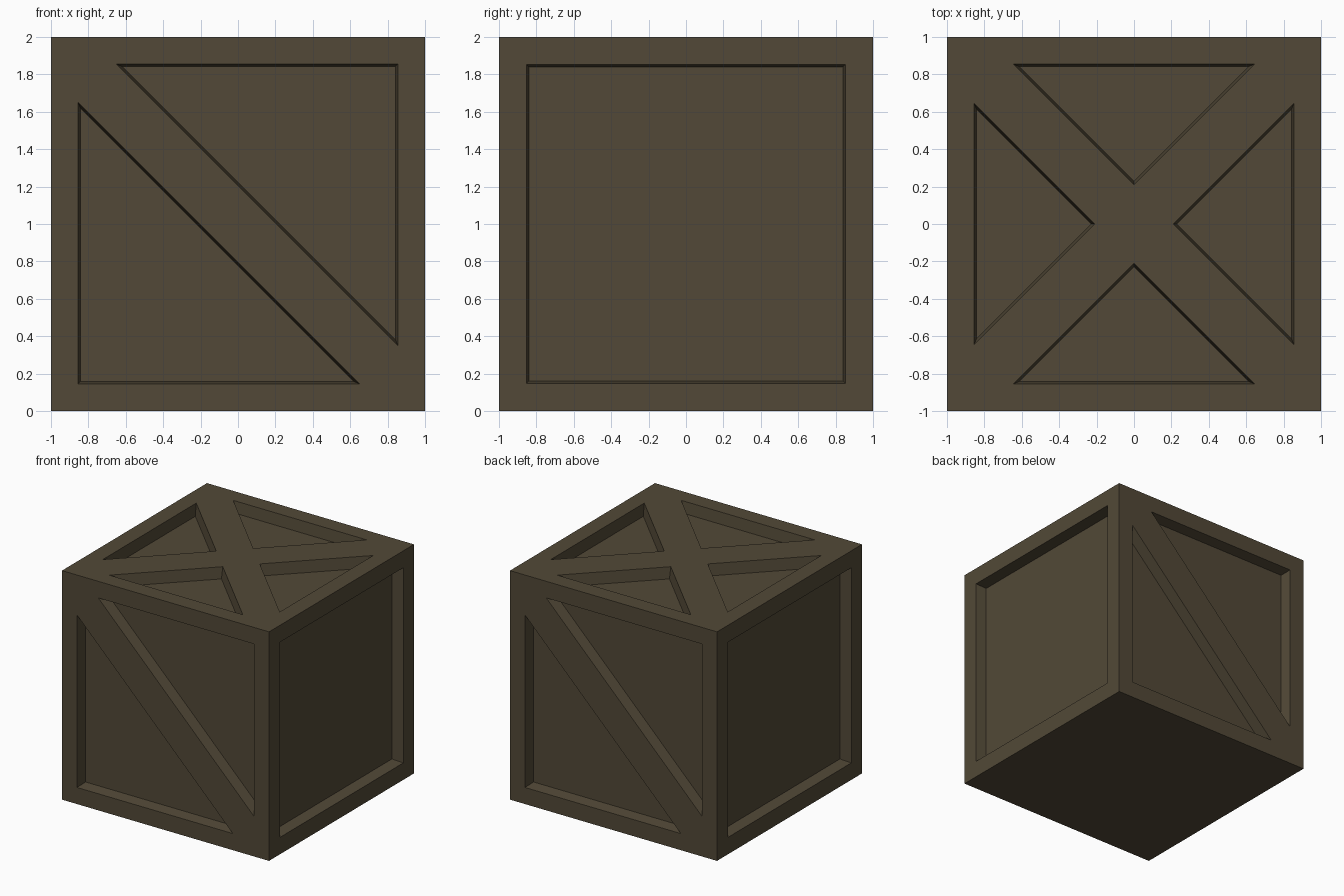
import bpy, bmesh, math
from mathutils import Matrix, Vector

if "Cube" in bpy.data.objects:
    bpy.data.objects.remove(bpy.data.objects["Cube"])

DEPTH, TAPER, OVER = 0.10, 0.013, 0.04

wood = bpy.data.materials.new("dark_wood")
wood.diffuse_color = (0.084, 0.066, 0.038, 1)
wood.use_nodes = True
wood.node_tree.nodes["Principled BSDF"].inputs["Base Color"].default_value = wood.diffuse_color


def incircle(pts):
    # centre and radius of the inscribed circle (triangle or centred square)
    if len(pts) == 4:
        return Vector((0, 0)), abs(pts[0].x)
    a, b, c = pts
    la, lb, lc = (b - c).length, (c - a).length, (a - b).length
    p = la + lb + lc
    area = abs((b - a).x * (c - a).y - (b - a).y * (c - a).x) / 2
    return (a * la + b * lb + c * lc) / p, 2 * area / p


def add_pocket(bm, pts, m):
    # slightly tapered prism reaching into one side of the crate
    pts = [Vector(p) for p in pts]
    c, r = incircle(pts)
    rings = []
    for t in (-OVER, DEPTH):
        s = 1 - TAPER * (t / DEPTH) / r
        rings.append([bm.verts.new(m @ Vector((*(c + (p - c) * s), 1 - t))) for p in pts])
    n = len(pts)
    bm.faces.new(rings[0])
    bm.faces.new(rings[1][::-1])
    for i in range(n):
        j = (i + 1) % n
        bm.faces.new((rings[0][i], rings[0][j], rings[1][j], rings[1][i]))


def side(k):
    # 0 front, 1 right, 2 back, 3 left
    return (Matrix.Translation((0, 0, 1)) @ Matrix.Rotation(k * math.pi / 2, 4, 'Z')
            @ Matrix.Rotation(math.pi / 2, 4, 'X'))


# Pocket shapes for all sides
bm = bmesh.new()
e, d = 0.855, 0.65
for k in (0, 2):    # diagonal brace on front and back
    add_pocket(bm, [(-e, d), (-e, -e), (d, -e)], side(k))
    add_pocket(bm, [(-d, e), (e, e), (e, -d)], side(k))
q = 0.852
for k in (1, 3):    # plain square panel on the two ends
    add_pocket(bm, [(-q, -q), (q, -q), (q, q), (-q, q)], side(k))
for k in range(4):  # crossed braces on the lid
    m = Matrix.Translation((0, 0, 1)) @ Matrix.Rotation(k * math.pi / 2, 4, 'Z')
    add_pocket(bm, [(-0.645, e), (0.645, e), (0, 0.21)], m)
bmesh.ops.recalc_face_normals(bm, faces=bm.faces)
me = bpy.data.meshes.new("pocket_cutter")
bm.to_mesh(me)
bm.free()
me.materials.append(wood)
cutter = bpy.data.objects.new("pocket_cutter", me)
cutter.hide_render = True
bpy.context.collection.objects.link(cutter)

# Crate body
bpy.ops.mesh.primitive_cube_add(size=2, location=(0, 0, 1))
crate = bpy.context.object
crate.name = "crate"
crate.data.materials.append(wood)
mod = crate.modifiers.new("pockets", 'BOOLEAN')
mod.operation = 'DIFFERENCE'
mod.solver = 'EXACT'
mod.object = cutter
bpy.ops.object.modifier_apply(modifier=mod.name)
bpy.data.objects.remove(cutter, do_unlink=True)
